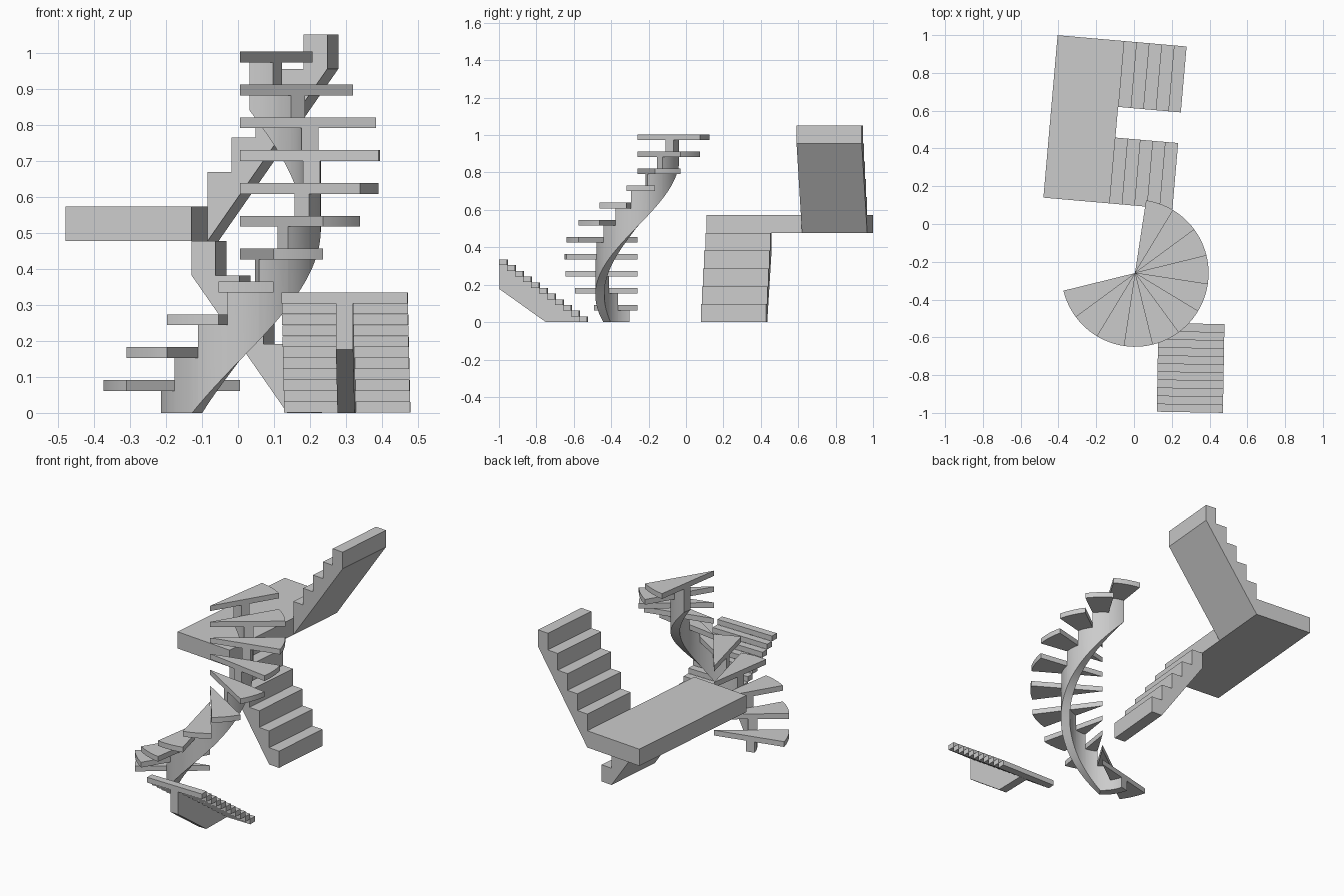
import bpy, bmesh
from math import radians, cos, sin
from mathutils import Matrix

if "Cube" in bpy.data.objects:
    bpy.data.objects.remove(bpy.data.objects["Cube"])


def finish(bm, name, matrix=None, smooth=False):
    bmesh.ops.remove_doubles(bm, verts=bm.verts, dist=1e-5)
    bmesh.ops.recalc_face_normals(bm, faces=bm.faces)
    me = bpy.data.meshes.new(name)
    bm.to_mesh(me)
    bm.free()
    ob = bpy.data.objects.new(name, me)
    bpy.context.collection.objects.link(ob)
    if matrix:
        ob.matrix_world = matrix
    if smooth:
        bpy.ops.object.select_all(action='DESELECT')
        ob.select_set(True)
        bpy.context.view_layer.objects.active = ob
        bpy.ops.object.shade_smooth_by_angle(angle=radians(30))
    return ob


def prism(name, profile, y0, y1, matrix):
    """Side profile in local x-z, extruded from y0 to y1."""
    bm = bmesh.new()
    a = [bm.verts.new((x, y0, z)) for x, z in profile]
    b = [bm.verts.new((x, y1, z)) for x, z in profile]
    bm.faces.new(a)
    bm.faces.new(b[::-1])
    n = len(profile)
    for i in range(n):
        j = (i + 1) % n
        bm.faces.new((a[i], b[i], b[j], a[j]))
    return finish(bm, name, matrix)


def frame(x, y, deg):
    return Matrix.Translation((x, y, 0)) @ Matrix.Rotation(radians(deg), 4, 'Z')


# U-shaped stair: lower flight, landing, upper flight
M = frame(-0.129, 0.109, -5)
RUN, RISE, N = 0.0667, 0.0955, 5
LAND, WIDTH, DEPTH = 0.352, 0.35, 0.863
H = RISE * 6

lower = [(0, H - 2 * RISE), (0, H - RISE)]
for k in range(N):
    z = H - RISE * (k + 1)
    if k:
        lower.append((k * RUN, z))
    lower.append(((k + 1) * RUN, z))
lower += [(N * RUN, 0), ((N - 1) * RUN, 0)]
prism("lower_flight", lower, 0, WIDTH, M)

prism("landing", [(-LAND, H - RISE), (0, H - RISE), (0, H), (-LAND, H)], 0, DEPTH, M)

upper = [(N * RUN, H - RISE + N * RISE), (0, H - RISE)]
for k in range(N):
    z = H + RISE * (k + 1)
    upper += [(k * RUN, z), ((k + 1) * RUN, z)]
prism("upper_flight", upper, DEPTH - WIDTH, DEPTH, M)

# Small straight stair: thin treads on a central stepped stringer
S = frame(0.304, -0.527, 269)
N, RUN, RISE, TH, DROP = 11, 0.0427, 0.0304, 0.03, 0.158
for k in range(N):
    x0, x1, z = k * RUN, (k + 1) * RUN, (k + 1) * RISE
    prism(f"straight_tread_{k + 1}", [(x0, z - TH), (x1, z - TH), (x1, z), (x0, z)],
          -0.175, 0.175, S)
spine = [(DROP / RISE * RUN, 0), (RUN, 0)]
for k in range(1, N):
    z = (k + 1) * RISE - TH
    spine += [(k * RUN, z), ((k + 1) * RUN, z)]
spine.append((N * RUN, N * RISE - DROP))
prism("straight_stringer", spine, -0.024, 0.024, S)

# Spiral stair: wedge treads on a helical stepped stringer
C = frame(0.005, -0.26, 0)
RISE, START, STEP, R = 0.0912, 193.8, 22.5, 0.39
R_IN, R_OUT, DROP, SEG = 0.177, 0.225, 0.163, 6


def polar(r, t, z):
    a = radians(START + STEP * t)
    return (r * cos(a), r * sin(a), z)


for k in range(N):
    bm = bmesh.new()
    z = (k + 1) * RISE
    ring = [(0, 0)] + [polar(R, k + j / SEG, 0)[:2] for j in range(SEG + 1)]
    lo = [bm.verts.new((x, y, z - TH)) for x, y in ring]
    hi = [bm.verts.new((x, y, z)) for x, y in ring]
    bm.faces.new(lo[::-1])
    bm.faces.new(hi)
    for i in range(len(ring)):
        j = (i + 1) % len(ring)
        bm.faces.new((lo[i], lo[j], hi[j], hi[i]))
    finish(bm, f"spiral_tread_{k + 1}", C, smooth=True)

bm = bmesh.new()


def quad(*pts):
    bm.faces.new([bm.verts.new(p) for p in pts])


def under(t):
    return max(0.0, RISE * t - DROP)


for k in range(N):
    top = (k + 1) * RISE - TH
    prev = top - RISE if k else 0.0
    # riser face of this step
    quad(polar(R_IN, k, prev), polar(R_OUT, k, prev), polar(R_OUT, k, top), polar(R_IN, k, top))
    ts = [k + j / SEG for j in range(SEG + 1)]
    if k < DROP / RISE < k + 1:
        ts = sorted(ts + [DROP / RISE])
    for t, u in zip(ts, ts[1:]):
        a, b = under(t), under(u)
        for r in (R_IN, R_OUT):
            quad(polar(r, t, a), polar(r, u, b), polar(r, u, top), polar(r, t, top))
        quad(polar(R_IN, t, a), polar(R_IN, u, b), polar(R_OUT, u, b), polar(R_OUT, t, a))
        quad(polar(R_IN, t, top), polar(R_IN, u, top), polar(R_OUT, u, top), polar(R_OUT, t, top))
# upper end cap
e, top = under(N), N * RISE - TH
quad(polar(R_IN, N, e), polar(R_OUT, N, e), polar(R_OUT, N, top), polar(R_IN, N, top))
finish(bm, "spiral_stringer", C, smooth=True)
